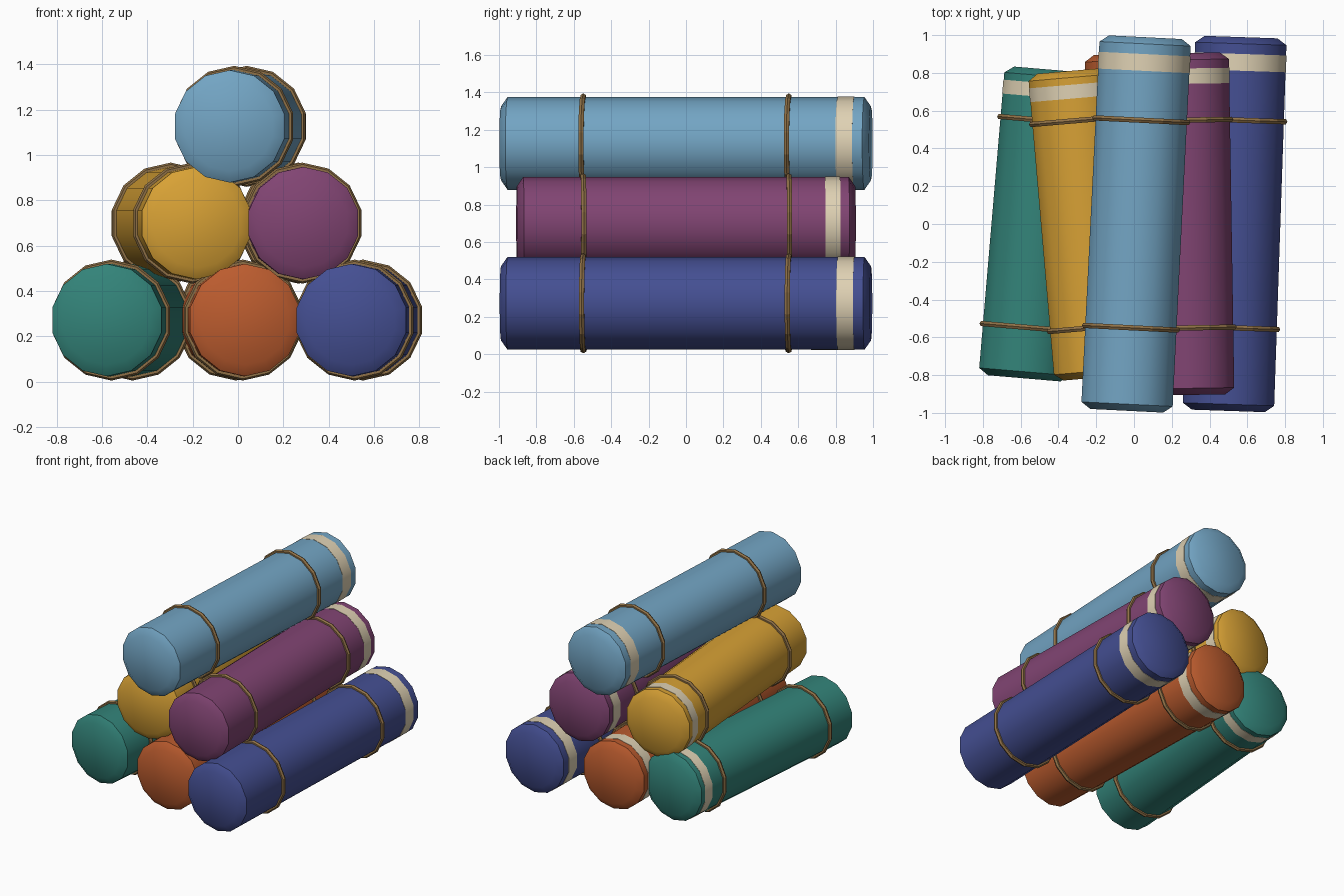
import bpy, bmesh, math
from mathutils import Matrix

if "Cube" in bpy.data.objects:
    bpy.data.objects.remove(bpy.data.objects["Cube"])

SIDES = 14
R = 0.248          # roll radius


def material(name, rgb):
    m = bpy.data.materials.new(name)
    lin = [(c / 255) ** 2.2 for c in rgb]
    m.diffuse_color = (*lin, 1)
    m.use_nodes = True
    m.node_tree.nodes["Principled BSDF"].inputs["Base Color"].default_value = m.diffuse_color
    return m


def lathe(name, profile, mat, matrix, closed=False, smooth=None):
    """Spin (radius, y) points around the local y axis."""
    bm = bmesh.new()
    rings = []
    for r, y in profile:
        rings.append([bm.verts.new((r * math.sin(2 * math.pi * i / SIDES), y,
                                    r * math.cos(2 * math.pi * i / SIDES)))
                      for i in range(SIDES)])
    pairs = list(zip(rings, rings[1:]))
    if closed:
        pairs.append((rings[-1], rings[0]))
    else:
        bm.faces.new(rings[0])
        bm.faces.new(rings[-1])
    for a, b in pairs:
        for i in range(SIDES):
            j = (i + 1) % SIDES
            bm.faces.new((a[i], a[j], b[j], b[i]))
    bmesh.ops.recalc_face_normals(bm, faces=bm.faces)
    me = bpy.data.meshes.new(name)
    bm.to_mesh(me)
    bm.free()
    me.materials.append(mat)
    ob = bpy.data.objects.new(name, me)
    ob.matrix_world = matrix
    bpy.context.collection.objects.link(ob)
    if smooth:
        bpy.ops.object.select_all(action='DESELECT')
        ob.select_set(True)
        bpy.context.view_layer.objects.active = ob
        bpy.ops.object.shade_smooth_by_angle(angle=math.radians(smooth))
    return ob


cream = material("cream", (222, 208, 178))
cord = material("cord", (142, 112, 72))

# name, colour, centre x, centre z, half length, sideways slope dx/dy
rolls = [
    ("teal", (54, 130, 120), -0.512, 0.272, 0.82, 0.085),
    ("orange", (186, 92, 50), 0.006, 0.272, 0.90, -0.028),
    ("navy", (70, 80, 145), 0.533, 0.272, 0.99, 0.034),
    ("yellow", (215, 160, 56), -0.25, 0.70, 0.815, -0.086),
    ("plum", (128, 70, 114), 0.275, 0.70, 0.905, -0.016),
    ("sky", (114, 163, 194), 0.011, 1.127, 0.99, 0.05),
]

for name, rgb, x, z, h, slope in rolls:
    place = Matrix.Translation((x, 0, z)) @ Matrix.Rotation(-math.atan(slope), 4, 'Z')
    # rolled body with chamfered ends
    c, e = R - 0.05, h - 0.035
    lathe(name + "_roll", [(c, -h), (R, -e), (R, e), (c, h)],
          material(name, rgb), place, smooth=40)
    # pale stripe near the back end
    a, b = 0.82 * h, 0.91 * h
    lathe(name + "_stripe", [(R - 0.01, a), (R + 0.002, a), (R + 0.002, b), (R - 0.01, b)],
          cream, place, closed=True, smooth=40)
    # two cord ties
    for side, y in (("front", -0.55), ("back", 0.55)):
        loop = [(R + 0.003 + 0.016 * math.cos(k * math.pi / 3),
                 y + 0.016 * math.sin(k * math.pi / 3)) for k in range(6)]
        lathe(f"{name}_{side}_tie", loop, cord, place, closed=True)
